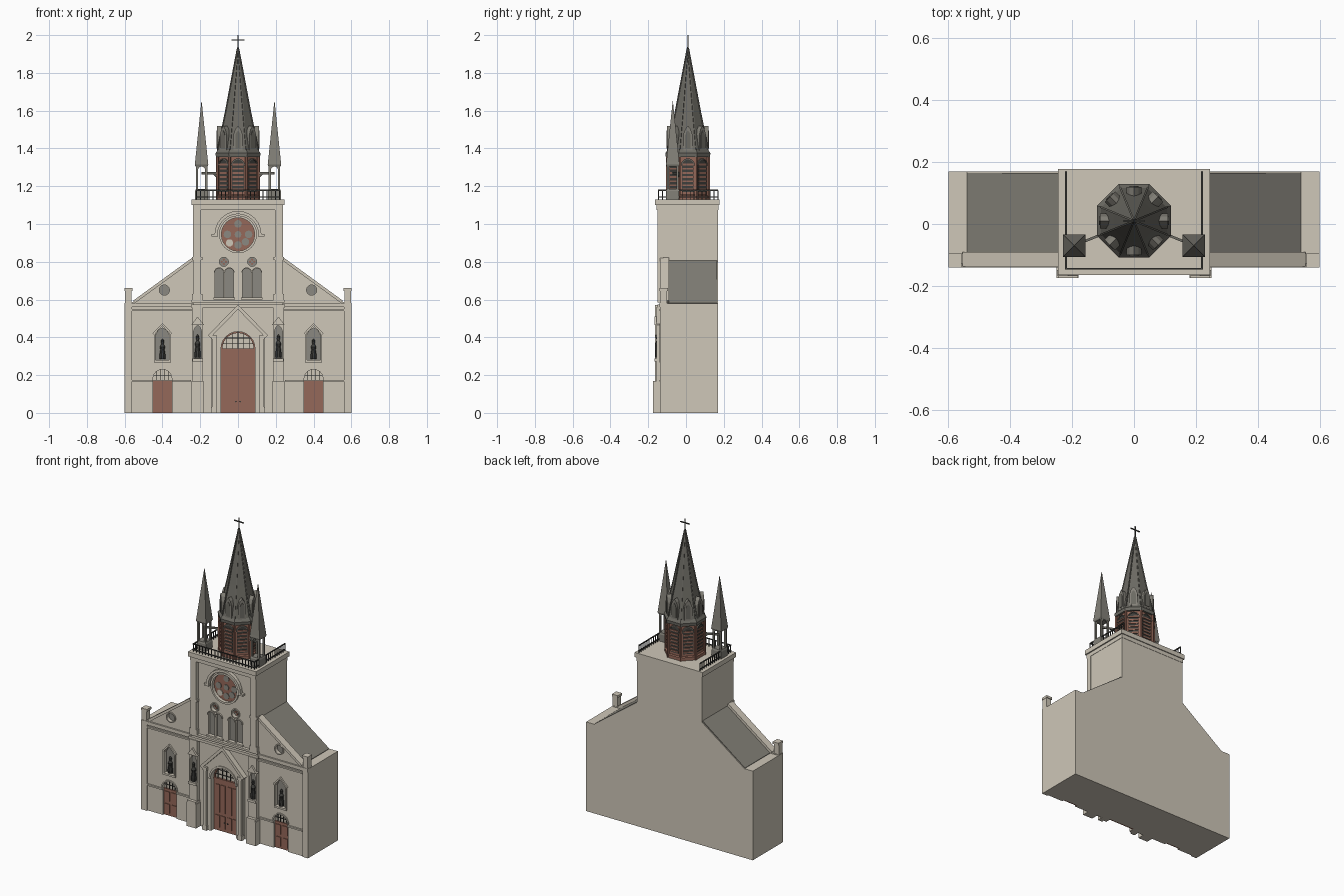
import bpy, bmesh, math
from mathutils import Matrix, Vector

if "Cube" in bpy.data.objects:
    bpy.data.objects.remove(bpy.data.objects["Cube"])


def material(name, r, g, b):
    m = bpy.data.materials.new(name)
    m.use_nodes = True
    m.diffuse_color = (r, g, b, 1)
    m.node_tree.nodes["Principled BSDF"].inputs["Base Color"].default_value = (r, g, b, 1)
    return m


STONE = material("cream stone", .62, .57, .48)
ROOF = material("grey roof", .23, .22, .19)
SPIRE = material("dark slate", .15, .145, .125)
RED = material("red brown wood", .30, .14, .10)
GLASS = material("grey glass", .26, .25, .22)
IRON = material("dark iron", .05, .05, .045)

CY = .01                      # spire axis
EIGHT = [math.pi / 4 * i for i in range(8)]
FRONT = -.13                  # facade plane


def finish(name, bm, mat):
    bmesh.ops.recalc_face_normals(bm, faces=bm.faces)
    mesh = bpy.data.meshes.new(name)
    bm.to_mesh(mesh)
    bm.free()
    mesh.materials.append(mat)
    ob = bpy.data.objects.new(name, mesh)
    bpy.context.collection.objects.link(ob)
    return ob


def prism(name, shapes, y0, y1, mat, pair=False, turns=(0,)):
    """Extrude x-z outlines along y, optionally mirrored in x or spun about the spire axis."""
    bm = bmesh.new()
    for pts in shapes:
        for side in ((1, -1) if pair else (1,)):
            for a in turns:
                spin = Matrix.Translation((0, CY, 0)) @ Matrix.Rotation(a, 4, 'Z')
                if turns == (0,):
                    spin = Matrix()
                loops = [[bm.verts.new(spin @ Vector((side * x, y, z))) for x, z in pts] for y in (y0, y1)]
                n = len(pts)
                bm.faces.new(loops[0])
                bm.faces.new(loops[1][::-1])
                for i in range(n):
                    j = (i + 1) % n
                    bm.faces.new((loops[0][i], loops[1][i], loops[1][j], loops[0][j]))
    return finish(name, bm, mat)


def rect(x0, x1, z0, z1):
    return [(x0, z0), (x1, z0), (x1, z1), (x0, z1)]


def arc(cx, cz, r, a0=0, a1=180, n=12):
    return [(cx + r * math.cos(math.radians(a0 + (a1 - a0) * i / n)),
             cz + r * math.sin(math.radians(a0 + (a1 - a0) * i / n))) for i in range(n + 1)]


def disc(cx, cz, r, n=24):
    return arc(cx, cz, r, 0, 360, n)[:-1]


def arch(cx, z0, spring, r):
    return [(cx - r, z0), (cx + r, z0)] + arc(cx, spring, r)


def pointed(cx, z0, spring, r, top):
    return [(cx - r, z0), (cx + r, z0), (cx + r, spring), (cx + r * .6, (spring + top) / 2 + r * .2),
            (cx, top), (cx - r * .6, (spring + top) / 2 + r * .2), (cx - r, spring)]


def band(cx, cz, r0, r1, a0=0, a1=180):
    return arc(cx, cz, r0, a0, a1) + arc(cx, cz, r1, a0, a1)[::-1]


def bar(p, q, w):
    d = (Vector(q) - Vector(p)).normalized() * w / 2
    return [(p[0] - d.y, p[1] + d.x), (p[0] + d.y, p[1] - d.x), (q[0] + d.y, q[1] - d.x), (q[0] - d.y, q[1] + d.x)]


def cut(ob, shapes, y0, y1, pair=False):
    cutter = prism("cutter", shapes, y0, y1, STONE, pair)
    mod = ob.modifiers.new("openings", 'BOOLEAN')
    mod.operation, mod.solver, mod.object = 'DIFFERENCE', 'EXACT', cutter
    bpy.context.view_layer.objects.active = ob
    bpy.ops.object.modifier_apply(modifier=mod.name)
    bpy.data.objects.remove(cutter)


def lathe(name, profile, centres, sides, mat, turn=0):
    """Stack of rings (radius, z) around each centre."""
    bm = bmesh.new()
    for cx, cy in centres:
        rings = []
        for r, z in profile:
            rings.append([bm.verts.new((cx + r * math.cos(turn + math.tau * i / sides),
                                        cy + r * math.sin(turn + math.tau * i / sides), z)) for i in range(sides)])
        for a, b in zip(rings, rings[1:]):
            for i in range(sides):
                j = (i + 1) % sides
                bm.faces.new((a[i], a[j], b[j], b[i]))
        bm.faces.new(rings[0])
        bm.faces.new(rings[-1])
    return finish(name, bm, mat)


# Main mass, roofs and back wall
half = [(0, 0), (.6, 0), (.6, .58), (.54, .58), (.235, .8), (0, .8)]
prism("nave_body", [half], -.1, .17, STONE, pair=True)
prism("wing_roof", [[(.54, .575), (.54, .583), (.235, .808), (.235, .795)]], -.095, .165, ROOF, pair=True)
prism("tower_body", [rect(-.235, .235, .7, 1.1)], -.1, .17, STONE)

# Facade slab with recessed openings
facade = prism("facade", [[(-.6, 0), (.6, 0), (.6, .58), (.545, .59), (.235, .815), (.235, 1.1),
                           (-.235, 1.1), (-.235, .815), (-.545, .59), (-.6, .58)]], FRONT, -.095, STONE)
side_door = arch(.4, 0, .18, .05)
side_niche = pointed(.4, .28, .41, .036, .45)
lancets = [arch(x, .61, .742, .023) for x in (.046, .1)]
oculi = [disc(.075, .8, .024), disc(.39, .65, .027)]
portal_door = arch(0, 0, .34, .09)
rose = disc(0, .945, .09, 32)
cut(facade, [side_door, side_niche] + lancets + oculi, -.2, -.11, pair=True)
cut(facade, [portal_door, rose], -.2, -.11)
prism("window_glass", [side_niche] + lancets + oculi, -.114, -.109, GLASS, pair=True)
prism("oculus_tracery", [disc(.075 + .011 * math.cos(a), .8 + .011 * math.sin(a), .006, 8) for a in EIGHT[::2]],
      -.119, -.113, RED, pair=True)

# Cornices, string courses and gable copings
prism("wing_cornice", [rect(.235, .6, .56, .583), rect(.24, .56, .54, .55), rect(.25, .35, .165, .175),
                       rect(.45, .56, .165, .175)], -.14, -.12, STONE, pair=True)
prism("centre_cornice", [rect(-.25, .25, .558, .575), rect(-.245, .245, .585, .598)], -.15, -.12, STONE)
prism("gable_coping", [bar((.55, .588), (.235, .817), .016)], -.138, -.09, STONE, pair=True)
prism("corner_pilaster", [rect(.56, .6, 0, .56)], -.138, -.12, STONE, pair=True)
prism("corner_pier", [rect(.564, .598, .58, .645)], -.137, -.1, STONE, pair=True)
prism("corner_pier_cap", [rect(.558, .6, .645, .66)], -.14, -.095, STONE, pair=True)

# Tower pilasters with statue niches
shaft = prism("lower_pilaster", [rect(.185, .243, 0, .56)], -.155, -.12, STONE, pair=True)
tower_niche = pointed(.214, .29, .43, .022, .465)
cut(shaft, [tower_niche], -.2, -.132, pair=True)
prism("tower_niche_back", [tower_niche], -.137, -.131, GLASS, pair=True)
prism("pilaster_base", [rect(.18, .25, 0, .155), rect(.183, .246, .155, .17)], -.175, -.13, STONE, pair=True)
prism("niche_bracket", [rect(.186, .242, .272, .288), [(.18, .465), (.248, .465), (.214, .51)]],
      -.168, -.14, STONE, pair=True)
prism("upper_pilaster", [rect(.195, .237, .598, 1.1), rect(.188, .243, .598, .63), rect(.188, .243, .81, .825)],
      -.152, -.12, STONE, pair=True)
prism("tower_frieze", [rect(-.237, .237, 1.075, 1.1)], -.157, .172, STONE)
prism("tower_cornice", [rect(-.245, .245, 1.1, 1.13)], -.165, .178, STONE)

# Portal with gable
portal = prism("portal", [[(-.14, 0), (.14, 0), (.14, .42), (0, .56), (-.14, .42)]], -.15, -.125, STONE)
cut(portal, [portal_door], -.2, -.1)
prism("portal_gable_moulding", [bar((.152, .405), (-.004, .565), .018)], -.165, -.13, STONE, pair=True)
prism("portal_column", [rect(.115, .138, 0, .4), rect(.11, .142, 0, .03), rect(.11, .142, .39, .41)],
      -.165, -.14, STONE, pair=True)
prism("portal_arch_moulding", [band(0, .34, .09, .102)], -.157, -.14, STONE)

# Doors and fanlights
prism("main_door", [rect(-.09, .09, 0, .335)], -.118, -.109, RED)
prism("main_door_panel", [rect(x, x + .03, z, z + h) for x in (.008, .048) for z, h in ((.02, .08), (.12, .18))],
      -.122, -.117, RED, pair=True)
prism("side_door", [rect(.35, .45, 0, .172)], -.118, -.109, RED, pair=True)
prism("side_door_panel", [rect(x, x + .034, z, z + .06) for x in (.359, .407) for z in (.015, .095)],
      -.122, -.117, RED, pair=True)
prism("door_rail", [rect(-.09, .09, .332, .34)], -.124, -.11, RED)
prism("main_fanlight_bars", [rect(x - .0015, x + .0015, .34, .34 + math.sqrt(.09 ** 2 - x * x))
                             for x in (-.06, -.03, 0, .03, .06)] +
      [rect(-w, w, z, z + .003) for z, w in ((.365, .086), (.395, .07))], -.121, -.116, IRON)
prism("fanlight_rim", [band(0, .34, .083, .09)], -.12, -.109, RED)
prism("side_fanlight_bars", [rect(.4 + x - .0015, .4 + x + .0015, .175, .18 + math.sqrt(.05 ** 2 - x * x))
                             for x in (-.03, -.01, .01, .03)] + [rect(.353, .447, .198, .201)],
      -.121, -.116, IRON, pair=True)
prism("side_door_moulding", [band(.4, .18, .05, .058)], -.137, -.12, STONE, pair=True)
prism("door_knob", [disc(.012, .05 + .01, .004, 8)], -.126, -.115, IRON, pair=True)

# Niche and window trim
prism("side_niche_trim", [rect(.356, .444, .268, .28), bar((.352, .418), (.402, .47), .01),
                          bar((.448, .418), (.398, .47), .01), rect(.356, .364, .28, .42), rect(.436, .444, .28, .42)],
      -.14, -.12, STONE, pair=True)
prism("lancet_trim", [band(x, .742, .023, .028) for x in (.046, .1)] + [rect(.015, .13, .6, .61)],
      -.138, -.12, STONE, pair=True)
prism("oculus_trim", [band(x, z, r, r + .007, a, a + 180) for x, z, r in ((.075, .8, .024), (.39, .65, .027))
                      for a in (0, 180)], -.137, -.12, STONE, pair=True)

# Rose window
prism("rose_panel", [rose], -.118, -.109, RED)
prism("rose_petals", [disc(.056 * math.sin(a), .945 + .056 * math.cos(a), .02, 16)
                      for i, a in enumerate(EIGHT) if i % 2 == 0 or i == 3] + [disc(0, .945, .018, 12)],
      -.122, -.117, GLASS)
prism("rose_light", [disc(-.045, .9, .02, 10)], -.122, -.117, STONE)
prism("rose_rim", [band(0, .945, .088, .1, a, a + 180) for a in (0, 180)], -.142, -.12, STONE)
prism("rose_hood", [band(0, .945, .108, .124), rect(.105, .14, .935, .947), rect(-.14, -.105, .935, .947)],
      -.152, -.12, STONE)

# Statues
robe = [(.015, 0), (.016, .02), (.011, .05), (.014, .065), (.006, .08), (.009, .09), (.007, .1), (.002, .106)]
for label, cx, cy, base, size in (("side_statue", .4, -.124, .285, 1), ("tower_statue", .214, -.15, .292, 1.15)):
    lathe(label, [(r, base + z * size) for r, z in robe], [(cx, cy), (-cx, cy)], 10, IRON)

# Balustrade on three sides
xs = [-.22 + .022 * i for i in range(21)]
prism("front_railing", [rect(x - .002, x + .002, 1.13, 1.178) for x in xs] +
      [rect(-.222, .222, z, z + .006) for z in (1.14, 1.176)], -.147, -.142, IRON)
prism("side_railing_rails", [rect(.217, .223, z, z + .006) for z in (1.14, 1.176)], -.147, .17, IRON, pair=True)
for i in range(15):
    y = -.125 + .021 * i
    prism("side_railing_post", [rect(.218, .222, 1.13, 1.178)], y - .002, y + .002, IRON, pair=True)

# Octagonal belfry with louvres
OCT = math.pi / 8
COS = math.cos(OCT)
lathe("belfry_core", [(.104 / COS, 1.13), (.104 / COS, 1.36)], [(0, CY)], 8, RED, OCT)
lathe("belfry_base", [(.113 / COS, 1.13), (.113 / COS, 1.15), (.106 / COS, 1.155)], [(0, CY)], 8, RED, OCT)
corners = [(.109 / COS * math.cos(a + OCT), CY + .109 / COS * math.sin(a + OCT)) for a in EIGHT]
lathe("belfry_post", [(.008, 1.13), (.008, 1.36)], corners, 6, RED)
prism("louvre_opening", [arch(0, 1.17, 1.31, .031)], -.107, -.1, IRON, turns=EIGHT)
prism("louvre_slat", [rect(-.029, .029, 1.178 + .022 * i, 1.187 + .022 * i) for i in range(7)],
      -.112, -.1, RED, turns=EIGHT)
prism("louvre_arch", [band(0, 1.31, .031, .037)], -.112, -.1, SPIRE, turns=EIGHT)

# Main spire, ribs and dormers
outline = [(.117, 1.355), (.119, 1.375), (.106, 1.395), (.066, 1.59), (.003, 1.925)]
lathe("main_spire", [(r / COS, z) for r, z in outline], [(0, CY)], 8, SPIRE, OCT)
prism("spire_rib", [bar((p[0] / COS, p[1]), (q[0] / COS, q[1]), .007) for p, q in zip(outline[2:], outline[3:])],
      -.003, .003, SPIRE, turns=[a + OCT for a in EIGHT])
prism("dormer", [pointed(0, 1.39, 1.475, .024, 1.52)], -.11, -.07, ROOF, turns=EIGHT)
prism("dormer_opening", [pointed(0, 1.4, 1.47, .014, 1.495)], -.113, -.105, SPIRE, turns=EIGHT)
lathe("finial", [(.003, 1.91), (.007, 1.925), (.002, 1.94)], [(0, CY)], 8, IRON)
prism("cross", [rect(-.003, .003, 1.92, 2), rect(-.034, .034, 1.972, 1.978)], CY - .003, CY + .003, IRON)

# Corner pinnacles and flying braces
PX, PY, R2 = .193, -.07, math.sqrt(2)
pins = [(PX, PY), (-PX, PY)]
Q = math.pi / 4
lathe("pinnacle_base", [(.034 * R2, 1.13), (.034 * R2, 1.175), (.03 * R2, 1.185)], pins, 4, ROOF, Q)
posts = [(x + dx, PY + dy) for x, _ in pins for dx in (-.025, .025) for dy in (-.025, .025)]
lathe("pinnacle_post", [(.008, 1.18), (.008, 1.32)], posts, 4, ROOF, Q)
lathe("pinnacle_spire", [(.032 * R2, 1.305), (.036 * R2, 1.315), (.034 * R2, 1.33), (.001, 1.65)], pins, 4, ROOF, Q)
for y in (PY - .03, PY + .024):
    head = prism("pinnacle_arch", [rect(PX - .03, PX + .03, 1.27, 1.31)], y, y + .006, ROOF, pair=True)
    cut(head, [arch(PX, 1.2, 1.285, .019)], y - .01, y + .02, pair=True)
reach = math.hypot(PX, PY - CY)
lean = math.atan2(PY - CY, PX)
prism("flying_brace", [rect(.1, reach, 1.262, 1.274), bar((.1, 1.235), (.14, 1.266), .008)], -.004, .004, SPIRE,
      turns=[lean, math.pi - lean])
